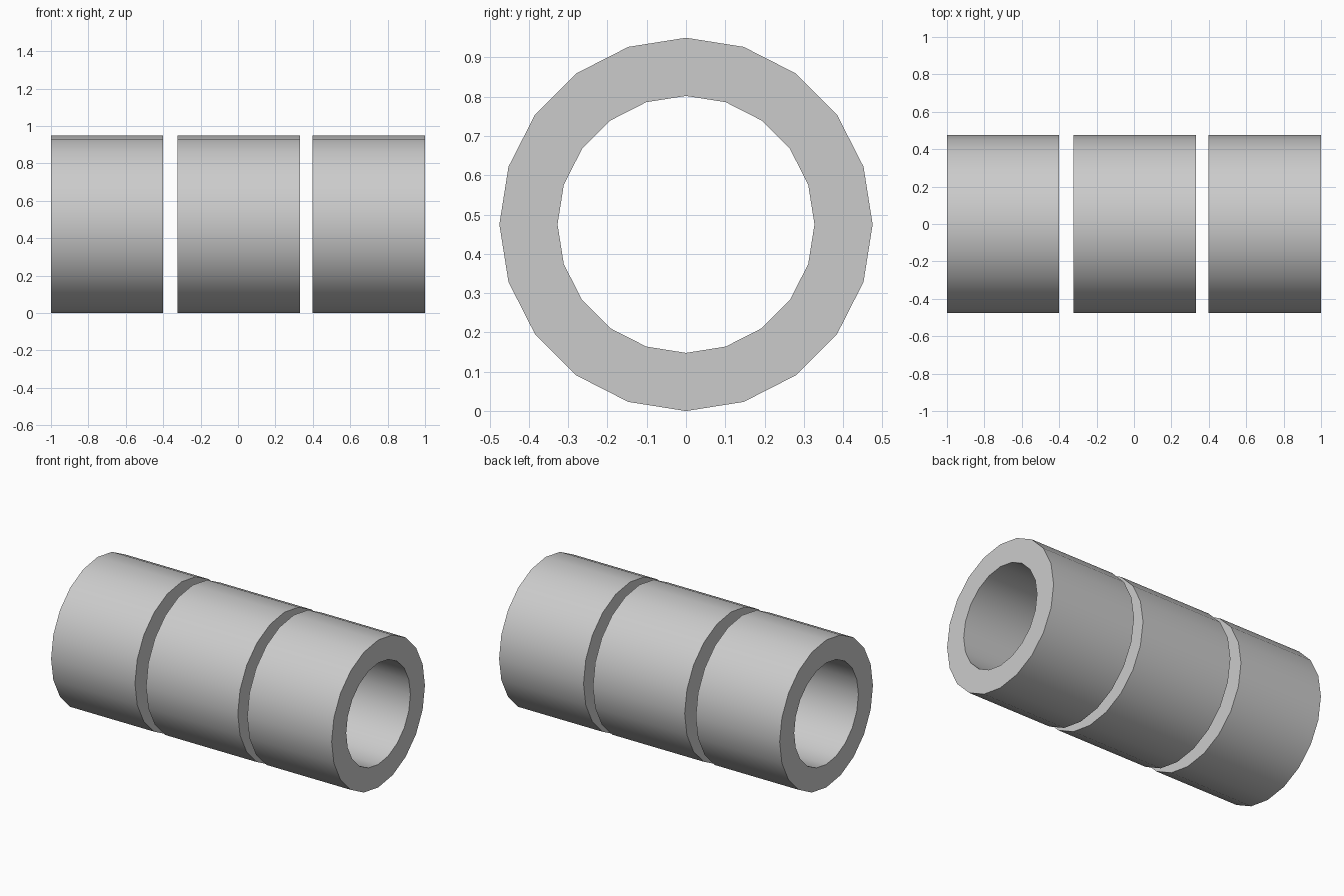
import bpy, bmesh
from math import sin, cos, tau

if "Cube" in bpy.data.objects:
    bpy.data.objects.remove(bpy.data.objects["Cube"])

SIDES, OUTER, INNER = 20, 0.475, 0.327


def tube(name, x0, x1):
    """Hollow 20-sided sleeve along x, resting on z = 0."""
    bm = bmesh.new()
    profile = [(x0, OUTER), (x1, OUTER), (x1, INNER), (x0, INNER)]
    rings = [[bm.verts.new((x, r * sin(tau * i / SIDES), OUTER + r * cos(tau * i / SIDES)))
              for i in range(SIDES)] for x, r in profile]
    for k in range(4):
        a, b = rings[k], rings[(k + 1) % 4]
        for i in range(SIDES):
            j = (i + 1) % SIDES
            bm.faces.new((a[i], b[i], b[j], a[j]))
    bmesh.ops.recalc_face_normals(bm, faces=bm.faces)
    mesh = bpy.data.meshes.new(name)
    bm.to_mesh(mesh)
    bm.free()
    obj = bpy.data.objects.new(name, mesh)
    bpy.context.collection.objects.link(obj)
    # Smooth walls, crisp rims
    bpy.ops.object.select_all(action='DESELECT')
    obj.select_set(True)
    bpy.context.view_layer.objects.active = obj
    bpy.ops.object.shade_smooth_by_angle()


# Three sleeves in a row with narrow gaps
tube("left_sleeve", -1.0, -0.402)
tube("middle_sleeve", -0.323, 0.331)
tube("right_sleeve", 0.398, 1.0)
